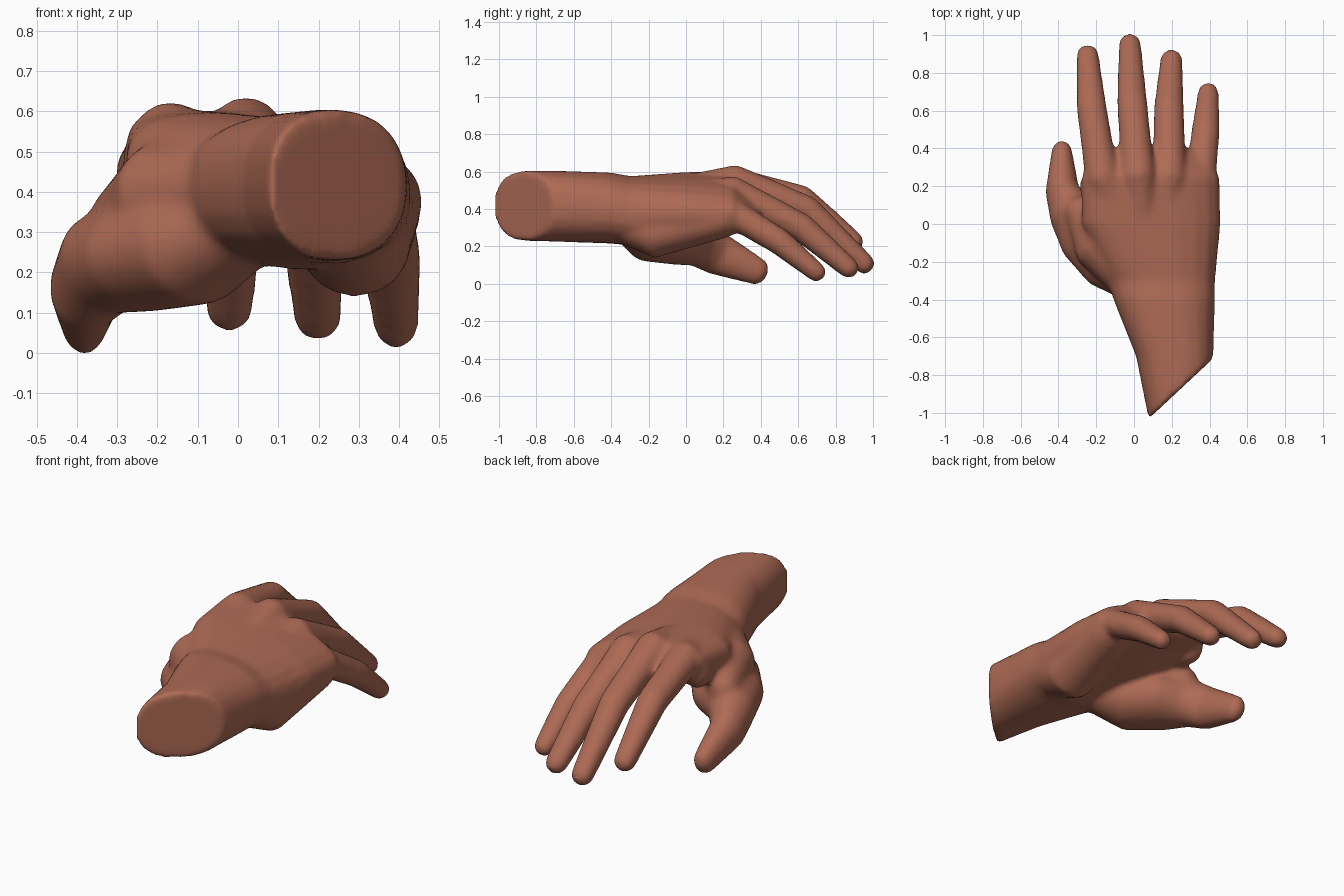
import bpy, bmesh, math
from mathutils import Vector

old = bpy.data.objects.get("Cube")
if old:
    bpy.data.objects.remove(old, do_unlink=True)

skin = bpy.data.materials.new("warm_brown_skin")
skin.use_nodes = True
tone = (0.42, 0.145, 0.09, 1)
skin.diffuse_color = tone
bsdf = skin.node_tree.nodes["Principled BSDF"]
bsdf.inputs["Base Color"].default_value = tone
bsdf.inputs["Roughness"].default_value = 0.8

SIDES = 20
UP = Vector((0, 0, 1))
FORWARD = Vector((0, 1, 0))
bm = bmesh.new()


def ring(centre, axis, wide, tall, slope, power):
    """Oval cross-section across the axis, sheared down toward +x by slope."""
    side = axis.cross(UP).normalized()
    up = side.cross(axis).normalized()
    verts = []
    for i in range(SIDES):
        angle = math.tau * i / SIDES
        u, v = math.cos(angle), math.sin(angle)
        u = math.copysign(abs(u) ** power, u) * wide
        v = math.copysign(abs(v) ** power, v) * tall
        verts.append(bm.verts.new(centre + side * u + up * (v - slope * u)))
    return verts


def skin_rings(rings):
    """Join successive rings into a closed tube."""
    for near, far in zip(rings, rings[1:]):
        for j in range(SIDES):
            k = (j + 1) % SIDES
            bm.faces.new((near[j], near[k], far[k], far[j]))
    bm.faces.new(rings[0][::-1])
    bm.faces.new(rings[-1])


def limb(points, widths, heights):
    """Round-ended tube that follows its own path."""
    points = [Vector(p) for p in points]
    last = len(points) - 1
    rings = []
    for i, (p, wide, tall) in enumerate(zip(points, widths, heights)):
        ahead = points[min(i + 1, last)] - points[max(i - 1, 0)]
        ahead.normalize()
        steps = [0]
        if i == 0:
            steps = [-75, -50, -25, 0]
        elif i == last:
            steps = [0, 25, 50, 75]
        for angle in map(math.radians, steps):
            shrink = math.cos(angle)
            offset = ahead * math.sin(angle) * min(wide, tall)
            rings.append(ring(p + offset, ahead, wide * shrink, tall * shrink, 0, 1))
    skin_rings(rings)


# Forearm, wrist and palm: left edge, right edge, bottom and top along y
# The back of the hand leans to the little finger more and more past the wrist
body = []
for y, left, right, bottom, top in [
        (-1.15, 0.1, 0.44, 0.25, 0.62),
        (-0.7, 0.01, 0.42, 0.24, 0.62),
        (-0.4, -0.11, 0.43, 0.23, 0.61),
        (-0.3, -0.14, 0.43, 0.22, 0.59),
        (0, -0.28, 0.46, 0.28, 0.6),
        (0.25, -0.28, 0.455, 0.34, 0.59),
        (0.4, -0.21, 0.32, 0.37, 0.49)]:
    centre = Vector(((left + right) / 2, y, (bottom + top) / 2))
    lean = max(0, 0.14 + 0.28 * y)
    body.append(ring(centre, FORWARD, (right - left) / 2, (top - bottom) / 2, lean, 0.85))
skin_rings(body)

# Slanted cut across the forearm
cut = bmesh.ops.bisect_plane(bm, geom=bm.verts[:] + bm.edges[:] + bm.faces[:],
                             plane_co=(0.1, -1.01, 0.4), plane_no=(0.28, -0.3, 0),
                             clear_outer=True)
rim = [e for e in cut["geom_cut"] if isinstance(e, bmesh.types.BMEdge)]
bmesh.ops.holes_fill(bm, edges=rim, sides=0)

# Heel of the hand on the little finger side
limb([(0.27, -0.3, 0.33), (0.29, -0.18, 0.285), (0.335, 0.2, 0.365)],
     widths=[0.13, 0.14, 0.12], heights=[0.11, 0.135, 0.105])

# Thumb with its muscle
limb([(0.02, -0.3, 0.34), (-0.11, -0.19, 0.28), (-0.235, -0.04, 0.255),
      (-0.335, 0.07, 0.235), (-0.38, 0.18, 0.17), (-0.382, 0.385, 0.08)],
     widths=[0.13, 0.18, 0.185, 0.125, 0.09, 0.055],
     heights=[0.11, 0.15, 0.14, 0.13, 0.115, 0.075])

# Web between the thumb and the index finger
limb([(-0.02, -0.26, 0.42), (-0.17, -0.09, 0.4), (-0.28, 0.06, 0.34)],
     widths=[0.14, 0.165, 0.09], heights=[0.13, 0.145, 0.1])
limb([(-0.1, -0.1, 0.47), (-0.21, 0.2, 0.48)],
     widths=[0.1, 0.08], heights=[0.09, 0.1])

# Fingers: knuckle, middle joint and tip; the tendon runs back to the wrist
wrist = Vector((0.1, -0.35, 0.5))
girth = [0.065, 0.092, 0.085, 0.08, 0.07, 0.06]
fingers = {
    "index": [(-0.17, 0.25, 0.553), (-0.225, 0.62, 0.467), (-0.246, 0.895, 0.24)],
    "middle": [(0.02, 0.26, 0.566), (-0.01, 0.65, 0.41), (-0.022, 0.953, 0.123)],
    "ring": [(0.185, 0.25, 0.505), (0.185, 0.62, 0.315), (0.198, 0.87, 0.1)],
    "little": [(0.35, 0.22, 0.41), (0.38, 0.5, 0.24), (0.393, 0.697, 0.078)],
}
for name, joints in fingers.items():
    knuckle, bend, tip = map(Vector, joints)
    path = [knuckle.lerp(wrist, 0.4), knuckle, knuckle.lerp(bend, 0.45),
            bend, bend.lerp(tip, 0.5), tip]
    slim = 0.94 if name == "little" else 1
    widths = [g * slim for g in girth]
    limb(path, widths, [w * 0.95 for w in widths])

bmesh.ops.recalc_face_normals(bm, faces=bm.faces)
mesh = bpy.data.meshes.new("hand")
bm.to_mesh(mesh)
bm.free()
hand = bpy.data.objects.new("hand", mesh)
bpy.context.collection.objects.link(hand)

# Fuse the parts into one soft skin
fuse = hand.modifiers.new("fuse", "REMESH")
fuse.mode = "VOXEL"
fuse.voxel_size = 0.014
soften = hand.modifiers.new("soften", "SMOOTH")
soften.factor = 0.5
soften.iterations = 16
graph = bpy.context.evaluated_depsgraph_get()
fused = bpy.data.meshes.new_from_object(hand.evaluated_get(graph))
hand.modifiers.clear()
hand.data = fused
fused.materials.clear()
fused.materials.append(skin)

# Rest the hand on the ground
low = min(v.co.z for v in fused.vertices)
for v in fused.vertices:
    v.co.z -= low

bpy.ops.object.select_all(action="DESELECT")
hand.select_set(True)
bpy.context.view_layer.objects.active = hand
bpy.ops.object.shade_smooth_by_angle(angle=math.radians(60))
